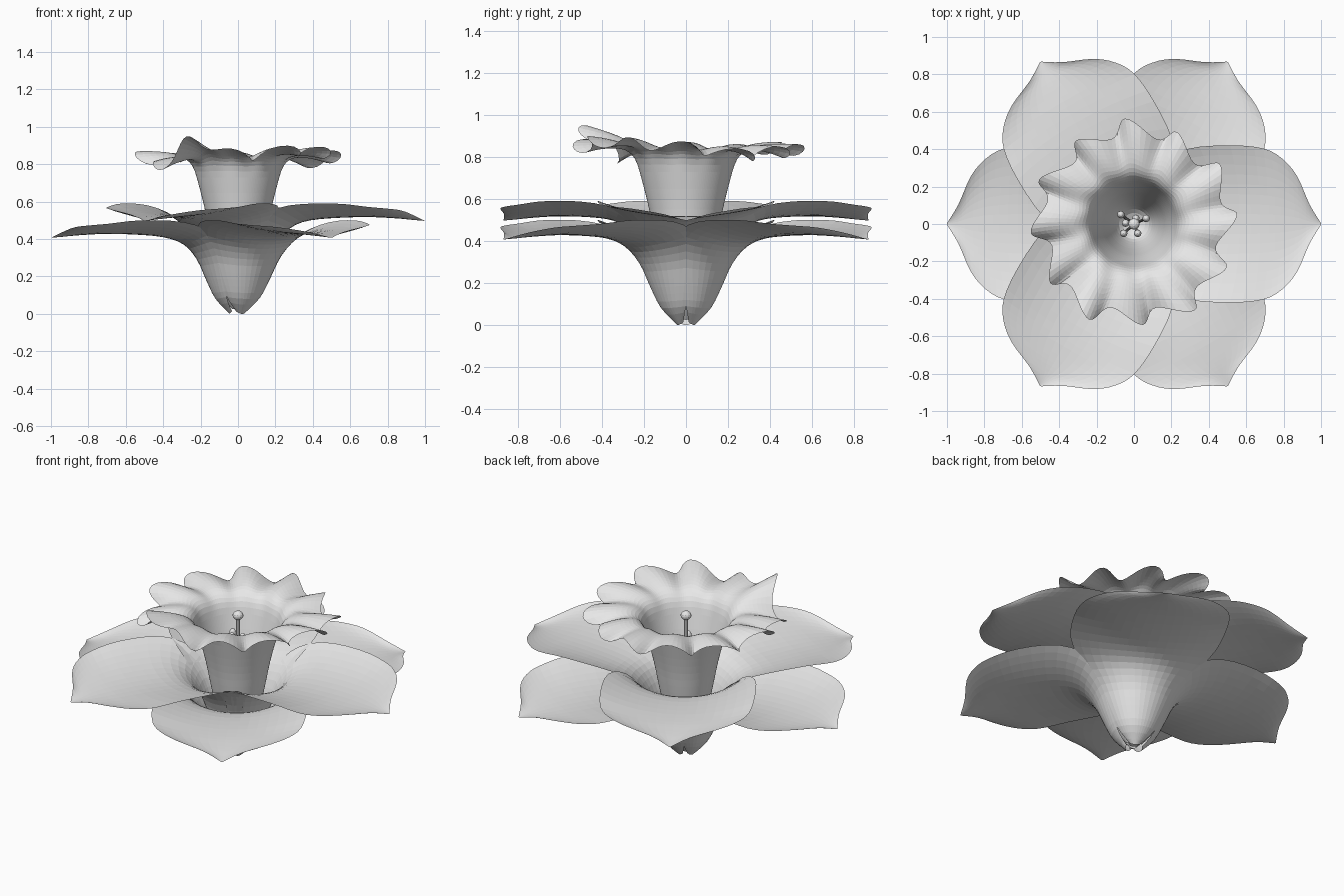
import bpy, bmesh, math
from mathutils import Vector, Matrix

if "Cube" in bpy.data.objects:
    bpy.data.objects.remove(bpy.data.objects["Cube"], do_unlink=True)

grey = bpy.data.materials.new("pale_grey")
grey.use_nodes = True
grey.diffuse_color = (0.8, 0.8, 0.8, 1)
grey.node_tree.nodes["Principled BSDF"].inputs["Base Color"].default_value = (0.8, 0.8, 0.8, 1)


def add_object(name, bm):
    mesh = bpy.data.meshes.new(name)
    bm.to_mesh(mesh)
    bm.free()
    mesh.materials.append(grey)
    obj = bpy.data.objects.new(name, mesh)
    bpy.context.collection.objects.link(obj)
    return obj


def spline(rows, steps):
    """Resample rows of values with a smooth curve through them."""
    pts = [rows[0]] + rows + [rows[-1]]
    out = []
    for i in range(len(rows) - 1):
        for k in range(steps):
            t = k / steps
            out.append([b + 0.5 * t * (c - a + t * (2 * a - 5 * b + 4 * c - d + t * (3 * (b - c) + d - a)))
                        for a, b, c, d in zip(*pts[i:i + 4])])
    return out + [list(rows[-1])]


def skin(bm, grid, closed=False):
    """Bridge rows of points with quads."""
    vs = [[bm.verts.new(p) for p in row] for row in grid]
    n = len(vs[0])
    for a, b in zip(vs, vs[1:]):
        for j in range(n if closed else n - 1):
            k = (j + 1) % n
            bm.faces.new((a[j], a[k], b[k], b[j]))


# Petals: distance out, height, half width, bend angle at the edge, edge lift
PETAL = spline([
    (0.045, 0.0, 0.035, 0.8, 0.015),
    (0.12, 0.08, 0.125, 1.05, 0.01),
    (0.17, 0.18, 0.195, 1.12, 0.01),
    (0.22, 0.29, 0.27, 1.08, 0.03),
    (0.29, 0.37, 0.36, 0.9, 0.06),
    (0.40, 0.41, 0.42, 0.55, 0.08),
    (0.57, 0.425, 0.425, 0.25, 0.075),
    (0.72, 0.427, 0.405, 0.14, 0.055),
    (0.81, 0.423, 0.35, 0.1, 0.05),
    (0.88, 0.418, 0.255, 0.06, 0.045),
    (0.94, 0.412, 0.105, 0.03, 0.025),
    (1.0, 0.407, 0.004, 0.01, 0.0)], 3)


def petal(name, angle, upper):
    grid = []
    for r, z, w, bend, lift in PETAL:
        if upper:
            z += 0.025 + 0.065 * min(1, z / 0.4)
            r *= 0.9 + 0.1 * min(1, r / 0.6)
        radius = w / bend
        row = []
        for j in range(17):
            u = j / 8 - 1
            row.append((r - radius * (1 - math.cos(bend * u)),
                        radius * math.sin(bend * u), z + lift * u * u))
        grid.append(row)
    bm = bmesh.new()
    skin(bm, grid)
    bm.transform(Matrix.Rotation(angle, 4, "Z"))
    add_object(name, bm)


for i in range(6):
    upper = i % 2 == 0
    petal(("inner" if upper else "outer") + f"_petal_{i // 2 + 1}", math.radians(60 * i), upper)

# Trumpet: a flared cup with twelve uneven ruffles
CUP = spline([(0.02, 0.12), (0.08, 0.16), (0.12, 0.28), (0.15, 0.42), (0.175, 0.55),
              (0.21, 0.69), (0.242, 0.79), (0.29, 0.835), (0.36, 0.85), (0.44, 0.85), (0.51, 0.842)], 3)
LOBES = [0.0, -0.035, -0.02, -0.01, 0.0, -0.015, 0.0, -0.06, 0.085, 0.0, 0.03, 0.02]
SEGMENTS = 144


def cup_point(r, z, j):
    a = 2 * math.pi * j / SEGMENTS
    f = max(0, (r - 0.22) / 0.28) ** 1.2
    wave = 12 * a
    t = 12 * j / SEGMENTS
    i = int(t)
    s = (1 - math.cos(math.pi * (t - i))) / 2
    height = LOBES[i] * (1 - s) + LOBES[(i + 1) % 12] * s
    r += f * (0.042 * math.cos(wave) + 0.012 * math.sin(5 * a))
    z += f * (height + 0.028 * math.cos(wave + 1.3))
    a += math.radians(2.5) + f * 0.045 * math.sin(wave + 2)
    return (r * math.cos(a), r * math.sin(a), z)


bm = bmesh.new()
skin(bm, [[cup_point(r, z, j) for j in range(SEGMENTS)] for r, z in CUP], True)
bm.faces.new([v for v in bm.verts][:SEGMENTS])
add_object("ruffled_trumpet", bm)


def rod(bm, start, end, radius):
    d = Vector(end) - Vector(start)
    m = Matrix.Translation((Vector(start) + Vector(end)) / 2) @ d.to_track_quat("Z", "Y").to_matrix().to_4x4()
    bmesh.ops.create_cone(bm, cap_ends=True, segments=10, radius1=radius, radius2=radius,
                          depth=d.length, matrix=m)


def ball(bm, centre, radius, stretch=1):
    m = Matrix.Translation(centre) @ Matrix.Diagonal((1, 1, stretch, 1))
    bmesh.ops.create_uvsphere(bm, u_segments=12, v_segments=8, radius=radius, matrix=m)


# Pistil in the middle
bm = bmesh.new()
rod(bm, (0, 0, 0.13), (0, 0, 0.81), 0.012)
ball(bm, (0, 0, 0.82), 0.03, 0.85)
add_object("pistil", bm)

# Stamens around it
for i, (x, y) in enumerate([(-0.07, 0.05), (-0.055, -0.05), (0.02, -0.05),
                            (0.065, 0.03), (0.01, 0.03), (-0.045, 0.005)]):
    bm = bmesh.new()
    rod(bm, (x * 0.3, y * 0.3, 0.13), (x, y, 0.65), 0.008)
    ball(bm, (x, y, 0.67), 0.02, 1.7)
    add_object(f"stamen_{i + 1}", bm)

# Small stub where the petals meet
bm = bmesh.new()
rod(bm, (0, 0, 0.03), (0, 0, 0.13), 0.03)
add_object("flower_base", bm)
